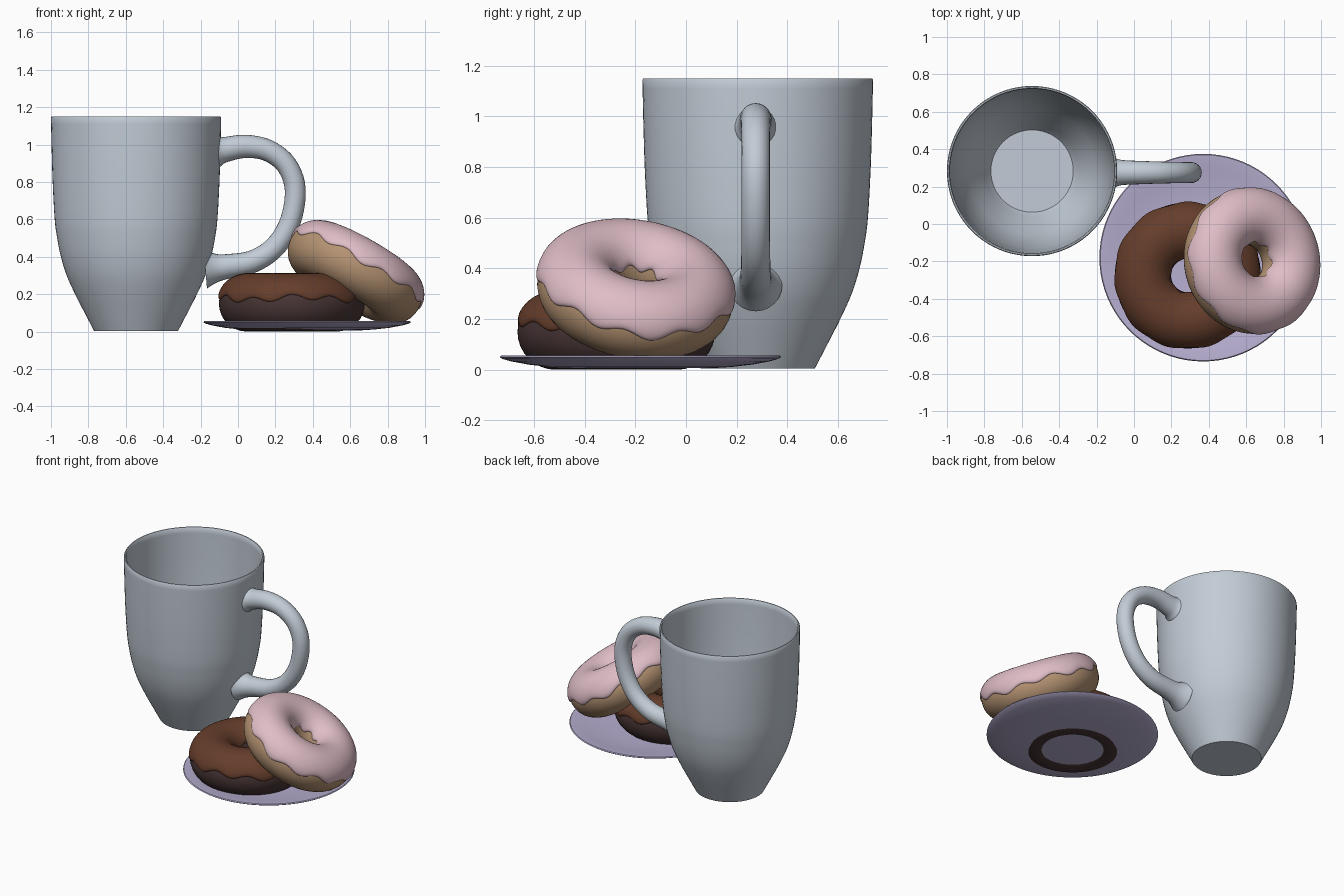
import bpy, bmesh, math
from mathutils import Vector

if "Cube" in bpy.data.objects:
    bpy.data.objects.remove(bpy.data.objects["Cube"])

def material(name, rgb):
    m = bpy.data.materials.new(name)
    m.diffuse_color = (*rgb, 1)
    m.use_nodes = True
    m.node_tree.nodes["Principled BSDF"].inputs["Base Color"].default_value = m.diffuse_color
    return m

CERAMIC = material("pale blue grey ceramic", (.54, .60, .67))
LILAC = material("lilac plate", (.48, .43, .64))
PINK = material("pink frosting", (.74, .51, .57))
TAN = material("tan dough", (.46, .29, .17))
BROWN = material("chocolate frosting", (.13, .047, .024))
DARK = material("dark dough", (.066, .036, .036))

def finish(ob, mat, angle=40):
    ob.data.materials.clear()
    ob.data.materials.append(mat)
    bpy.ops.object.select_all(action='DESELECT')
    ob.select_set(True)
    bpy.context.view_layer.objects.active = ob
    bpy.ops.object.shade_smooth_by_angle(angle=math.radians(angle))
    return ob

def grid(name, func, nu, nv, mat, close_v=False):
    """Surface func(u index, v index), closed around u."""
    bm = bmesh.new()
    rows = [[bm.verts.new(func(i, j)) for j in range(nv)] for i in range(nu)]
    for i in range(nu):
        a, b = rows[i], rows[(i + 1) % nu]
        for j in range(nv if close_v else nv - 1):
            k = (j + 1) % nv
            bm.faces.new((a[j], b[j], b[k], a[k]))
    bmesh.ops.remove_doubles(bm, verts=bm.verts, dist=1e-5)
    bmesh.ops.recalc_face_normals(bm, faces=bm.faces)
    me = bpy.data.meshes.new(name)
    bm.to_mesh(me)
    bm.free()
    ob = bpy.data.objects.new(name, me)
    bpy.context.collection.objects.link(ob)
    return finish(ob, mat)

def smooth_points(pts, n):
    """Catmull-Rom curve through the points."""
    p = [Vector(q) for q in pts]
    p = [2 * p[0] - p[1]] + p + [2 * p[-1] - p[-2]]
    out = []
    for a, b, c, d in zip(p, p[1:], p[2:], p[3:]):
        for s in range(n):
            t = s / n
            out.append(.5 * (2*b + (c-a)*t + (2*a-5*b+4*c-d)*t*t + (3*b-a-3*c+d)*t**3))
    return out + [p[-2]]

def lathe(name, profile, center, mat, segs=80):
    def f(i, j):
        a = math.tau * i / segs
        r, z = profile[j]
        return (center[0] + r * math.cos(a), center[1] + r * math.sin(a), z)
    return grid(name, f, segs, len(profile), mat)

# Mug: thin tapered shell with a flat floor
MUG = (-.545, .283)
outer = smooth_points([(.225, .004), (.275, .1), (.326, .2), (.371, .3), (.402, .4),
                       (.422, .5), (.435, .6), (.446, .8), (.452, 1.0), (.455, 1.144)], 4)
inner = [(max(r - .016, 0), z) for r, z in reversed(outer) if z > .03]
lathe("mug", [(0, .004)] + [tuple(q) for q in outer] + [(.451, 1.15), (.444, 1.15)]
      + inner + [(.22, .03), (0, .03)], MUG, CERAMIC)

def mug_radius(z):
    for a, b in zip(outer, outer[1:]):
        if a[1] <= z <= b[1]:
            return a[0] + (b[0] - a[0]) * (z - a[1]) / (b[1] - a[1])
    return .455

# Handle: tube swept along a loop, flared where it meets the mug (x, z, radius)
path = smooth_points([(-.115, .965, .088), (-.07, .973, .068), (.04, .99, .062),
                      (.16, .968, .058), (.26, .89, .056), (.306, .76, .056),
                      (.28, .59, .056), (.2, .455, .057), (.08, .375, .06),
                      (-.06, .348, .066), (-.12, .34, .078), (-.175, .335, .105)], 5)

def handle_point(i, j):
    a = math.tau * i / 24
    q = path[j]
    t = path[min(j + 1, len(path) - 1)] - path[max(j - 1, 0)]
    t = Vector((t[0], t[1])).normalized()
    s = q[2] * math.cos(a)
    x, y, z = q[0] - t[1] * s, .275 + q[2] * math.sin(a), q[1] + t[0] * s
    # keep the ends within the mug wall
    d = Vector((x - MUG[0], y - MUG[1]))
    low = mug_radius(z) - .008
    if d.length < low:
        d = d.normalized() * low
    return (MUG[0] + d.x, MUG[1] + d.y, z)

grid("mug_handle", handle_point, 24, len(path), CERAMIC)

# Plate: shallow dish
lathe("plate", [(0, .006), (.28, .006), (.36, .011), (.44, .02), (.51, .033), (.545, .043),
                (.555, .05), (.55, .056), (.53, .055), (.47, .044), (.38, .031), (.28, .024),
                (0, .022)], (.37, -.18), LILAC)

# Donuts: round dough ring plus a frosting shell with a wavy edge
R, TUBE, ICING = .24, .15, .012

def donut(name, center, normal, dough, frosting, shift):
    rot = Vector((0, 0, 1)).rotation_difference(Vector(normal))
    nu, nv = 132, 32

    def ring(theta, phi, r):
        d = R + r * math.cos(phi)
        v = Vector((d * math.cos(theta), d * math.sin(theta), r * math.sin(phi)))
        return rot @ v + Vector(center)

    def dough_point(i, j):
        return ring(math.tau * i / nu, math.tau * j / nv, TUBE)

    def frosting_point(i, j):
        th = math.tau * i / nu
        w = th + shift
        lo = .17 + .10 * math.sin(11 * w) + .06 * math.sin(4 * w + 1)
        hi = math.pi - .3 + .08 * math.sin(7 * w)
        t = .5 - .5 * math.cos(math.pi * j / (nv - 1))
        bulge = math.sqrt(max(0, 1 - abs(2 * t - 1) ** 14))
        return ring(th, lo + (hi - lo) * t, TUBE - .003 + (ICING + .003) * bulge)

    grid(name + "_dough", dough_point, nu, nv, dough, True)
    grid(name + "_frosting", frosting_point, nu, nv, frosting)

donut("chocolate_donut", (.288, -.275, .15), (0, 0, 1), DARK, BROWN, 0)
donut("pink_donut", (.625, -.2, .312), (.49, .15, .86), TAN, PINK, .8)
